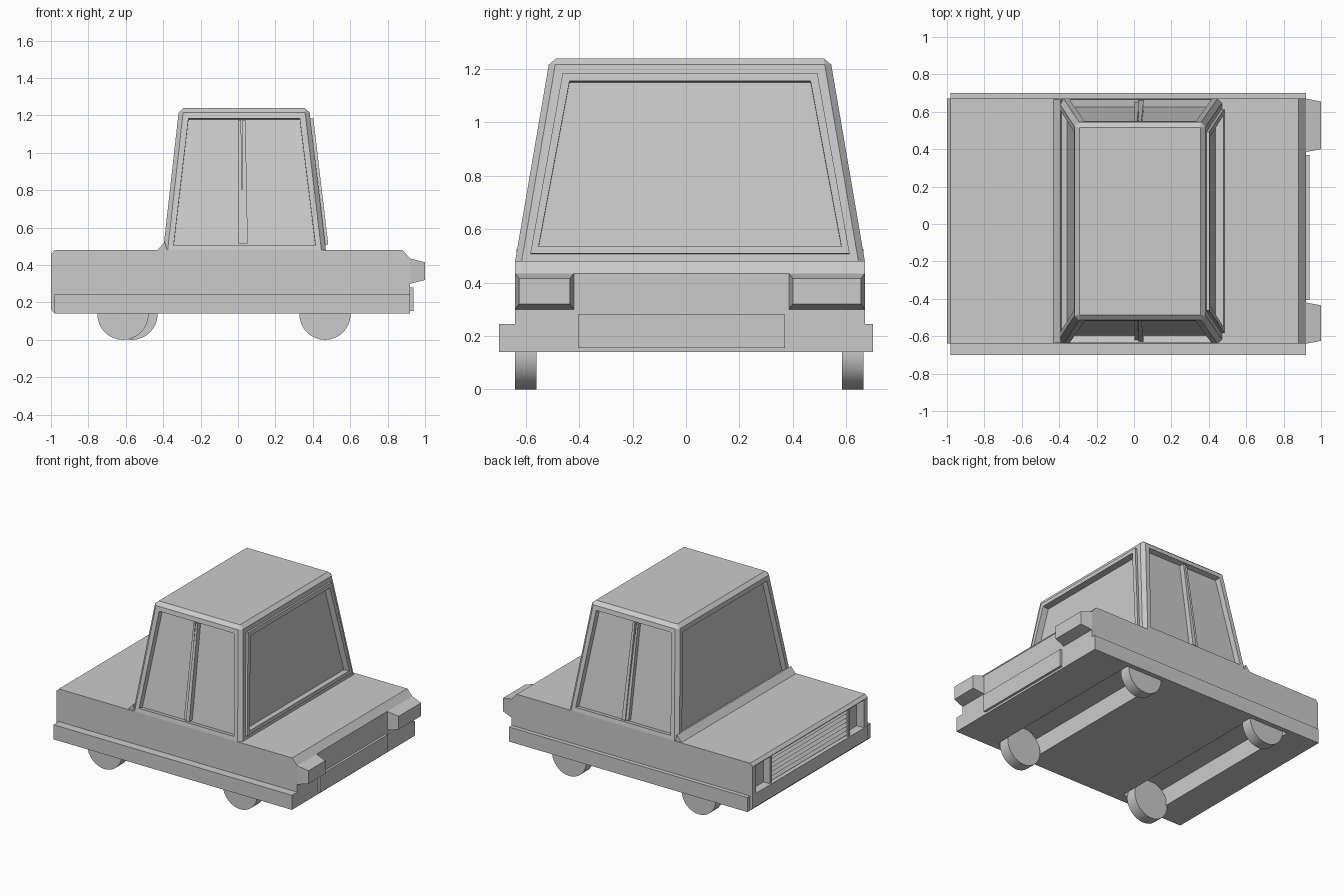
import bpy, bmesh, math
from mathutils import Matrix

if "Cube" in bpy.data.objects:
    bpy.data.objects.remove(bpy.data.objects["Cube"])


def finish(name, bm):
    bmesh.ops.recalc_face_normals(bm, faces=bm.faces)
    me = bpy.data.meshes.new(name)
    bm.to_mesh(me)
    bm.free()
    ob = bpy.data.objects.new(name, me)
    bpy.context.collection.objects.link(ob)
    return ob


def hull_mesh(pts):
    bm = bmesh.new()
    for p in pts:
        bm.verts.new(p)
    bmesh.ops.convex_hull(bm, input=bm.verts)
    bmesh.ops.dissolve_limit(bm, angle_limit=0.01, verts=bm.verts, edges=bm.edges)
    bmesh.ops.recalc_face_normals(bm, faces=bm.faces)
    return bm


def box(name, x0, x1, y0, y1, z0, z1):
    return finish(name, hull_mesh([(x, y, z) for x in (x0, x1) for y in (y0, y1) for z in (z0, z1)]))


def prism(name, profile, y0, y1):
    return finish(name, hull_mesh([(x, y, z) for x, z in profile for y in (y0, y1)]))


def rects(low, high):
    return [(x, y, r[4]) for r in (low, high) for x in r[:2] for y in r[2:4]]


def cut(ob, cutter):
    mod = ob.modifiers.new("cut", 'BOOLEAN')
    mod.operation = 'DIFFERENCE'
    mod.solver = 'EXACT'
    mod.object = cutter
    bpy.context.view_layer.objects.active = ob
    bpy.ops.object.modifier_apply(modifier=mod.name)
    bpy.data.objects.remove(cutter)


def push(bm, face, dist):
    # Extrude one face along its own normal and return the new cap
    n = face.normal.copy()
    new = bmesh.ops.extrude_discrete_faces(bm, faces=[face])['faces'][0]
    for v in new.verts:
        v.co += n * dist
    return new


# Main body with axle channels and a recess at the grille end
body = prism("body", [(-1, .16), (-.98, .14), (.92, .14), (.92, .435),
                      (.88, .48), (-.98, .48), (-1, .46)], -.64, .67)
for xc in (-.59, .465):
    cut(body, box("channel_cutter", xc - .15, xc + .15, -.635, .665, .1, .27))
cut(body, box("grille_cutter", -1.1, -.94, -.60, .63, .255, .455))

# Side skirts
box("skirt_right", -.98, .92, -.70, -.635, .14, .245)
box("skirt_left", -.98, .92, .665, .70, .14, .245)

# Grille block and slats between the corner lamp pockets
box("grille", -.97, -.935, -.43, .45, .255, .455)
for i in range(6):
    z = .27 + i * .031
    prism("grille_slat", [(-.965, z), (-.988, z), (-.965, z + .024)], -.43, .45)
for y in (-.44, .45):
    box("grille_post", -.99, -.94, y - .01, y + .01, .255, .455)

# Cabin: tapered block, chamfered, with recessed windows
bm = hull_mesh(rects((-.40, .47, -.64, .67, .48), (-.315, .38, -.51, .54, 1.24)))
edges = [e for e in bm.edges if max(v.co.z for v in e.verts) > 1]
bmesh.ops.bevel(bm, geom=edges, offset=.024, segments=1, affect='EDGES', clamp_overlap=True)
bm.normal_update()
sides = [f for f in bm.faces if abs(f.normal.z) < .4 and f.calc_area() > .2]
for f in sides:
    front = f.normal.x > .9
    bmesh.ops.inset_individual(bm, faces=[f], thickness=.043)
    if front:  # raised frame round the +x window
        f = push(bm, f, .016)
        f.normal_update()
        bmesh.ops.inset_individual(bm, faces=[f], thickness=.04)
        push(bm, f, -.045)
    else:
        push(bm, f, -.04)
finish("cabin", bm)

# Sloped sill under the -x window
prism("window_sill", [(-.43, .48), (-.392, .525), (-.38, .48)], -.635, .665)

# Window pillars, two slim bars per side
for x0, x1, d in ((.003, .024, .012), (.024, .048, .004)):
    for side, lo, hi in ((-1, .633, .521), (1, .663, .552)):
        y = lambda v, e: side * (v - e)
        finish("window_pillar", hull_mesh(rects(
            (x0, x1 + .004, y(lo, .05), y(lo, d), .515),
            (x0, x1 - .008, y(hi, .05), y(hi, d), 1.175))))

# Tapered lamps and number plate on the +x end
for y0, y1 in ((-.64, -.42), (.385, .67)):
    finish("lamp", hull_mesh(
        [(.90, y, z) for y in (y0, y1) for z in (.30, .437)] +
        [(.92, y, z) for y in (y0, y1) for z in (.30, .435)] +
        [(1.0, y, z) for y in (y0 + .015, y1 - .015) for z in (.32, .415)]))
box("plate", .91, .937, -.405, .37, .155, .28)

# Wheels
for x, y in ((-.615, -.60), (-.567, .625), (.465, -.60), (.465, .625)):
    bm = bmesh.new()
    bmesh.ops.create_cone(bm, cap_ends=True, segments=32, radius1=.137, radius2=.137, depth=.08,
                          matrix=Matrix.Translation((x, y, .137)) @ Matrix.Rotation(math.pi / 2, 4, 'X'))
    wheel = finish("wheel", bm)
    for p in wheel.data.polygons:
        p.use_smooth = len(p.vertices) == 4
    wheel.data.set_sharp_from_angle(angle=math.radians(40))
